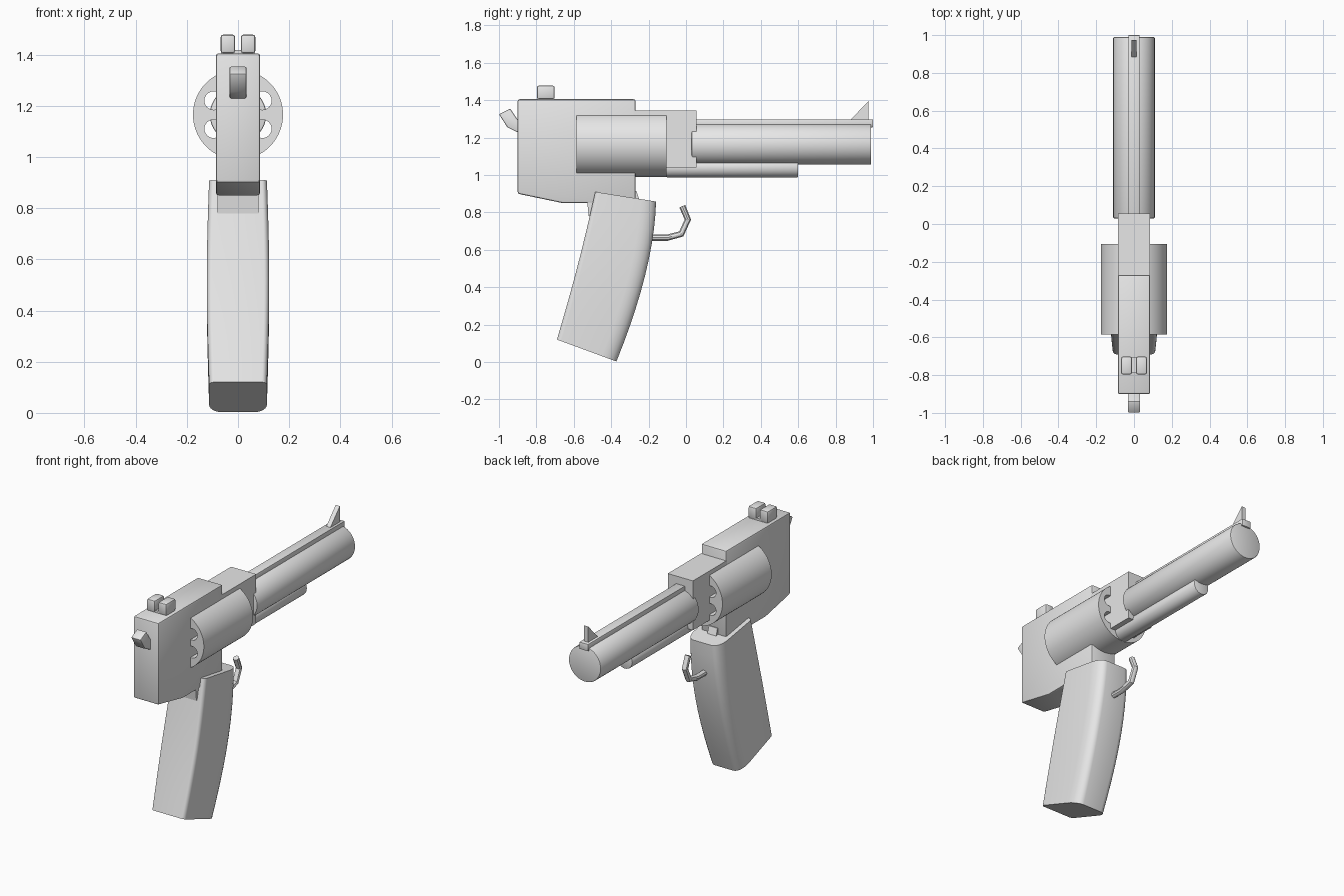
import bpy, bmesh, math
from mathutils import Vector

if "Cube" in bpy.data.objects:
    bpy.data.objects.remove(bpy.data.objects["Cube"])

steel = bpy.data.materials.new("plain_grey")
steel.diffuse_color = (0.8, 0.8, 0.8, 1)
steel.use_nodes = True
steel.node_tree.nodes["Principled BSDF"].inputs["Base Color"].default_value = steel.diffuse_color


def activate(ob):
    bpy.ops.object.select_all(action='DESELECT')
    ob.select_set(True)
    bpy.context.view_layer.objects.active = ob


def apply(ob, mod):
    activate(ob)
    bpy.ops.object.modifier_apply(modifier=mod.name)


def finish(ob, bevel=0, segments=2, angle=35):
    activate(ob)
    if bevel:
        m = ob.modifiers.new("bevel", 'BEVEL')
        m.width, m.segments, m.limit_method = bevel, segments, 'ANGLE'
        m.angle_limit = math.radians(angle)
        apply(ob, m)
    bpy.ops.object.shade_smooth_by_angle(angle=math.radians(35))
    return ob


def loft(name, rings):
    """Closed solid through rings with equal point counts."""
    bm = bmesh.new()
    vs = [[bm.verts.new(p) for p in r] for r in rings]
    n = len(vs[0])
    for a, b in zip(vs, vs[1:]):
        for i in range(n):
            bm.faces.new((a[i], a[(i + 1) % n], b[(i + 1) % n], b[i]))
    bm.faces.new(vs[0])
    bm.faces.new(vs[-1])
    bmesh.ops.recalc_face_normals(bm, faces=bm.faces[:])
    me = bpy.data.meshes.new(name)
    bm.to_mesh(me)
    bm.free()
    me.materials.append(steel)
    ob = bpy.data.objects.new(name, me)
    bpy.context.collection.objects.link(ob)
    return ob


def plate(name, yz, x0, x1, bevel=0):
    """Side profile extruded across x."""
    ob = loft(name, [[(x, y, z) for y, z in yz] for x in (x0, x1)])
    return finish(ob, bevel)


def box(name, x0, x1, y0, y1, z0, z1, bevel=0):
    return plate(name, [(y0, z0), (y1, z0), (y1, z1), (y0, z1)], x0, x1, bevel)


def rod(name, r, y0, y1, x, z, sides=48):
    ring = [(x + r * math.cos(t), z + r * math.sin(t))
            for t in (2 * math.pi * i / sides for i in range(sides))]
    return loft(name, [[(a, y, b) for a, b in ring] for y in (y0, y1)])


AXIS = 1.165

# Body
plate("frame", [(-0.9, 1.405), (-0.27, 1.405), (-0.27, 0.85), (-0.66, 0.85), (-0.9, 0.9)],
      -0.086, 0.086, 0.01)
box("barrel_block", -0.086, 0.086, -0.28, 0.055, 1.04, 1.345)
plate("tang", [(-0.53, 0.87), (-0.52, 0.78), (-0.19, 0.72), (-0.18, 0.82)], -0.08, 0.08)
plate("frame_nub", [(-0.32, 0.84), (-0.24, 0.84), (-0.265, 0.915), (-0.32, 0.915)], -0.03, 0.03)

# Rotating cylinder with six bored holes
drum = rod("drum", 0.176, -0.585, -0.105, 0, AXIS, 64)
for i in range(6):
    t = math.radians(30 + 60 * i)
    cutter = rod("bore_cutter", 0.036, -0.7, 0, 0.11 * math.cos(t), AXIS + 0.11 * math.sin(t), 24)
    cutter.hide_render = True
    m = drum.modifiers.new("bore", 'BOOLEAN')
    m.operation, m.object, m.solver = 'DIFFERENCE', cutter, 'EXACT'
    apply(drum, m)
    bpy.data.objects.remove(cutter)
finish(drum)

# Barrel, top rib and lower rod
finish(rod("barrel", 0.11, 0.03, 0.99, 0, AXIS), 0.006)
box("barrel_rib", -0.03, 0.03, 0.04, 1.0, 1.255, 1.298, 0.003)
finish(rod("lower_rod", 0.053, -0.105, 0.6, 0, 1.04, 32), 0.005)

# Sights
plate("front_sight", [(0.88, 1.295), (0.975, 1.295), (0.975, 1.395)], -0.014, 0.014)
box("rear_sight_base", -0.064, 0.064, -0.79, -0.705, 1.395, 1.418)
for side, x0 in (("left", -0.068), ("right", 0.011)):
    box("rear_sight_" + side, x0, x0 + 0.057, -0.797, -0.702, 1.405, 1.478, 0.01)

# Hammer
plate("hammer", [(-0.88, 1.225), (-0.905, 1.23), (-0.955, 1.255), (-1.0, 1.325),
                 (-0.94, 1.355), (-0.9, 1.295), (-0.88, 1.29)], -0.033, 0.033, 0.006)

# Grip: rounded sections swept along its rake
rings = []
N = 10
back0, back1 = Vector((-0.485, 0.91)), Vector((-0.69, 0.12))
front = [Vector(p) for p in ((-0.16, 0.858), (-0.17, 0.5), (-0.372, 0.003))]
for k in range(N + 1):
    t = k / N
    b = back0.lerp(back1, t) + Vector((0.008, 0)) * math.sin(math.pi * t)
    f = front[0] * (1 - t) ** 2 + front[1] * 2 * t * (1 - t) + front[2] * t * t
    w = 0.113 + 0.009 * math.sin(math.pi * t)
    d = (f - b).length
    ring = []
    for sx, at_front, a0 in ((1, False, -90), (1, True, 0), (-1, True, 90), (-1, False, 180)):
        ru, rx = (0.085, 0.05) if at_front else (0.025, 0.02)
        cu = d - ru if at_front else ru
        for j in range(7):
            a = math.radians(a0 + 15 * j)
            p = b.lerp(f, (cu + ru * math.sin(a)) / d)
            ring.append((sx * (w - rx) + rx * math.cos(a), p.x, p.y))
    rings.append(ring)
finish(loft("grip", rings))

# Open trigger guard hook
cu = bpy.data.curves.new("trigger_hook", 'CURVE')
cu.dimensions = '3D'
cu.bevel_depth, cu.bevel_resolution, cu.use_fill_caps = 0.018, 3, True
path = [(-0.24, 0.665), (-0.1, 0.665), (-0.025, 0.685), (0.01, 0.762), (-0.02, 0.833)]
sp = cu.splines.new('POLY')
sp.points.add(len(path) - 1)
for pt, (y, z) in zip(sp.points, path):
    pt.co = (0, y, z, 1)
hook = bpy.data.objects.new("trigger_hook", cu)
bpy.context.collection.objects.link(hook)
cu.materials.append(steel)
activate(hook)
bpy.ops.object.convert(target='MESH')
finish(bpy.context.view_layer.objects.active)
